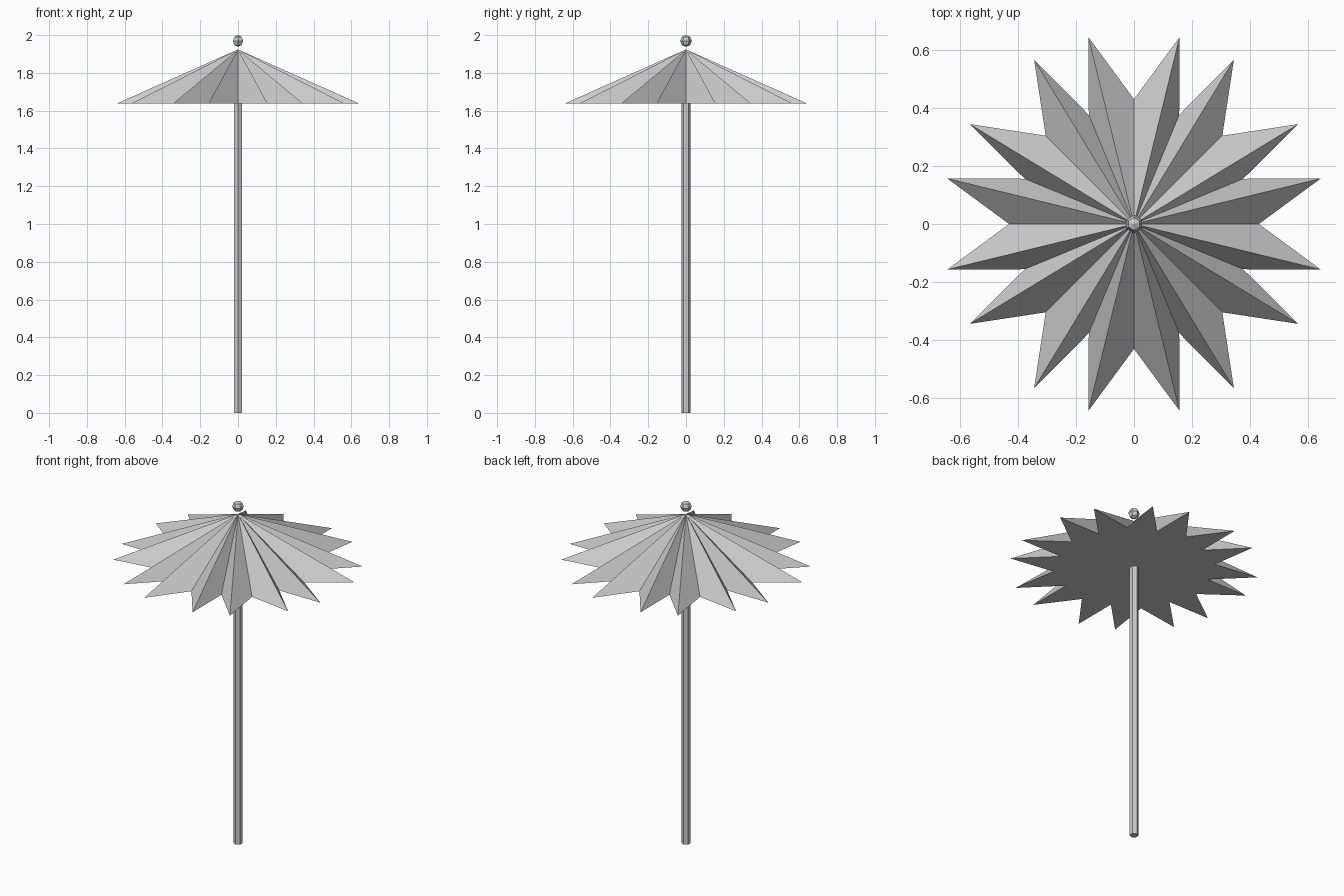
import bpy, bmesh
from math import sin, cos, pi, radians

cube = bpy.data.objects.get("Cube")
if cube:
    bpy.data.objects.remove(cube, do_unlink=True)

GREY = (0.6, 0.6, 0.6, 1)
grey = bpy.data.materials.new("plain_grey")
grey.use_nodes = True
grey.diffuse_color = GREY
grey.node_tree.nodes["Principled BSDF"].inputs["Base Color"].default_value = GREY


def finish(name, bm):
    """Turn a bmesh into a flat shaded object."""
    bmesh.ops.recalc_face_normals(bm, faces=bm.faces)
    mesh = bpy.data.meshes.new(name)
    bm.to_mesh(mesh)
    bm.free()
    mesh.materials.append(grey)
    obj = bpy.data.objects.new(name, mesh)
    bpy.context.collection.objects.link(obj)
    return obj


def hex_lathe(name, profile):
    """Six-sided solid from (radius, z) rings, with corners on the y axis."""
    bm = bmesh.new()
    rings = []
    for r, z in profile:
        if r < 1e-5:
            rings.append([bm.verts.new((0, 0, z))] * 6)
        else:
            rings.append([bm.verts.new((r * sin(i * pi / 3), r * cos(i * pi / 3), z))
                          for i in range(6)])
    for low, high in zip(rings, rings[1:]):
        for i in range(6):
            j = (i + 1) % 6
            bm.faces.new(dict.fromkeys((low[i], low[j], high[j], high[i])))
    for ring in (rings[0], rings[-1]):
        if ring[0] != ring[1]:
            bm.faces.new(ring)
    return finish(name, bm)


# Pole, running up into the canopy
hex_lathe("pole", [(0.024, 0), (0.024, 1.87)])

# Finial ball above the canopy
ball = [(0.031 * sin(k * pi / 4), 1.969 - 0.031 * cos(k * pi / 4)) for k in range(5)]
hex_lathe("finial_ball", ball)

# Pleated canopy: a valley, tip, valley, tip pattern repeated eight times
pattern = [(0, 0.43), (13.7, 0.662), (22.5, 0.407), (31.3, 0.662)]
bm = bmesh.new()
rim = []
for sector in range(8):
    for angle, radius in pattern:
        a = radians(angle + 45 * sector)
        rim.append(bm.verts.new((radius * cos(a), radius * sin(a), 1.637)))
apex = bm.verts.new((0, 0, 1.924))
centre = bm.verts.new((0, 0, 1.637))
for a, b in zip(rim, rim[1:] + rim[:1]):
    bm.faces.new((a, b, apex))
    bm.faces.new((b, a, centre))
finish("canopy", bm)
